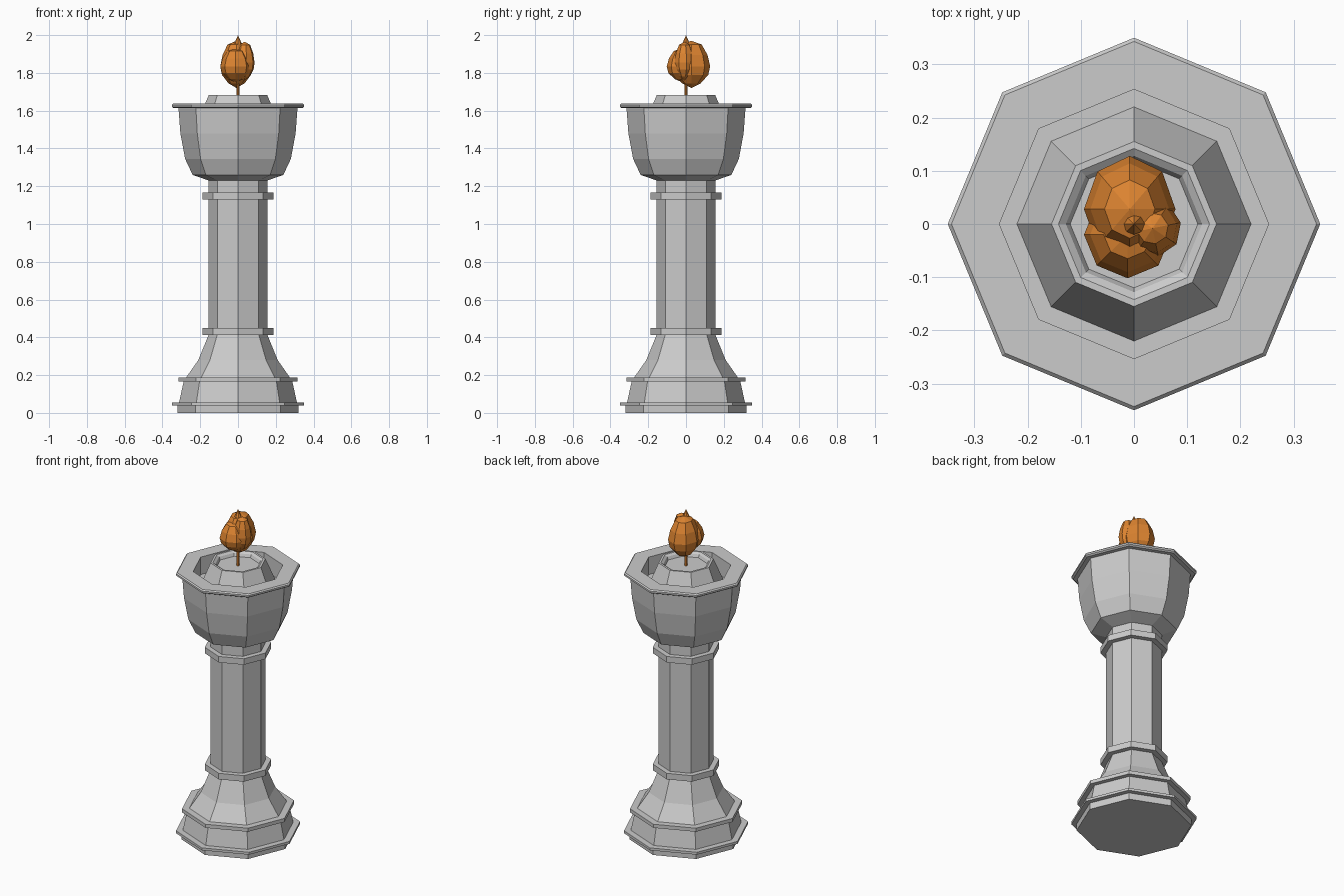
import bpy, bmesh, math

if "Cube" in bpy.data.objects:
    bpy.data.objects.remove(bpy.data.objects["Cube"])


def lathe(name, profile, sides=8, centre=(0, 0), stretch=(1, 1), turn=0.0, mat=None):
    """Spin (radius, z) points round a vertical axis; radius 0 makes a pole."""
    bm = bmesh.new()
    rings = []
    for r, z in profile:
        n = 1 if r == 0 else sides
        rings.append([bm.verts.new((
            centre[0] + r * stretch[0] * math.cos(turn + math.tau * i / sides),
            centre[1] + r * stretch[1] * math.sin(turn + math.tau * i / sides), z))
            for i in range(n)])
    for a, b in zip(rings, rings[1:]):
        for i in range(sides):
            j = (i + 1) % sides
            quad = [a[i % len(a)], a[j % len(a)], b[j % len(b)], b[i % len(b)]]
            bm.faces.new(list(dict.fromkeys(quad)))
    for ring in (rings[0], rings[-1]):
        if len(ring) > 1:
            bm.faces.new(ring)
    bmesh.ops.recalc_face_normals(bm, faces=bm.faces)
    me = bpy.data.meshes.new(name)
    bm.to_mesh(me)
    bm.free()
    ob = bpy.data.objects.new(name, me)
    bpy.context.collection.objects.link(ob)
    if mat:
        me.materials.append(mat)
    return ob


flame_mat = bpy.data.materials.new("flame_orange")
flame_mat.diffuse_color = (0.72, 0.23, 0.03, 1)
flame_mat.use_nodes = True
flame_mat.node_tree.nodes["Principled BSDF"].inputs["Base Color"].default_value = flame_mat.diffuse_color

# Stepped octagonal base
lathe("base", [(0.32, 0), (0.32, 0.04), (0.35, 0.04), (0.35, 0.055),
               (0.312, 0.055), (0.288, 0.165), (0.316, 0.165), (0.316, 0.187),
               (0.275, 0.187), (0.21, 0.28), (0.155, 0.415)])

# Column with a collar at each end
lathe("column", [(0.155, 0.41), (0.155, 1.235)])
for name, z0, z1 in (("lower_collar", 0.413, 0.45), ("upper_collar", 1.13, 1.167)):
    lathe(name, [(0.187, z0), (0.187, z1)])

# Bowl: outer wall, rim, inner floor, raised burner with a shallow dish
lathe("bowl", [(0.14, 1.225), (0.24, 1.26), (0.28, 1.345), (0.305, 1.48),
               (0.315, 1.613), (0.34, 1.613), (0.35, 1.62), (0.35, 1.63),
               (0.343, 1.637), (0.253, 1.637), (0.253, 1.53), (0.22, 1.53),
               (0.155, 1.682), (0.142, 1.682), (0.128, 1.672), (0.12, 1.655)])

# Flame: thin wick with a pointed tip, wrapped by three faceted lobes
lathe("wick", [(0.009, 1.65), (0.009, 1.75), (0.02, 1.955), (0, 2.0)], mat=flame_mat)


def lobe(name, centre, r, z0, z1, stretch, turn=0.0):
    shape = [(0, 0), (0.5, 0.1), (0.9, 0.28), (1, 0.46), (0.86, 0.7), (0.55, 0.92), (0, 1)]
    lathe(name, [(r * a, z0 + (z1 - z0) * b) for a, b in shape],
          centre=centre, stretch=stretch, turn=turn, mat=flame_mat)


lobe("flame_back_lobe", (-0.008, 0.028), 0.1, 1.72, 1.97, (0.86, 1))
lobe("flame_front_lobe", (-0.012, -0.02), 0.082, 1.75, 1.93, (1, 1))
lobe("flame_side_lobe", (0.035, -0.008), 0.054, 1.76, 1.965, (1, 1), 0.2)
